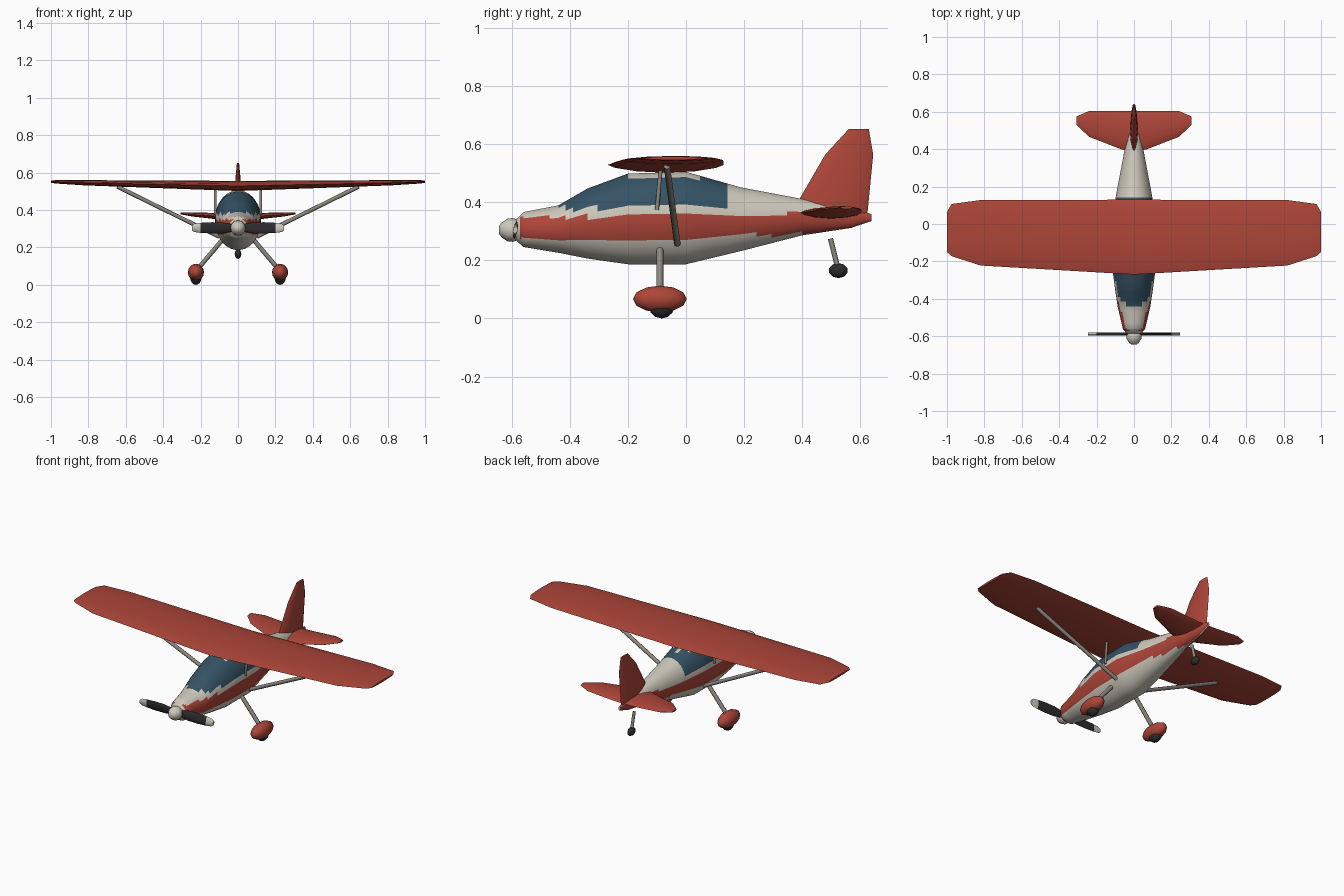
import bpy, bmesh, math
from mathutils import Vector

if "Cube" in bpy.data.objects:
    bpy.data.objects.remove(bpy.data.objects["Cube"])


def material(name, rgb):
    m = bpy.data.materials.new(name)
    m.diffuse_color = (*rgb, 1)
    m.use_nodes = True
    m.node_tree.nodes["Principled BSDF"].inputs["Base Color"].default_value = m.diffuse_color
    return m


RED = material("red", (0.42, 0.06, 0.04))
CREAM = material("cream", (0.62, 0.58, 0.50))
GLASS = material("glass", (0.035, 0.085, 0.13))
DARK = material("dark", (0.025, 0.025, 0.027))
STRUT = material("strut", (0.27, 0.25, 0.22))


def finish(name, bm, mats, angle=50):
    bmesh.ops.recalc_face_normals(bm, faces=bm.faces)
    me = bpy.data.meshes.new(name)
    bm.to_mesh(me)
    bm.free()
    for m in mats:
        me.materials.append(m)
    ob = bpy.data.objects.new(name, me)
    bpy.context.collection.objects.link(ob)
    bpy.ops.object.select_all(action='DESELECT')
    ob.select_set(True)
    bpy.context.view_layer.objects.active = ob
    bpy.ops.object.shade_smooth_by_angle(angle=math.radians(angle))
    return ob


def loft(name, rings, mats, pick=None):
    """Skin a list of equal-length rings, cap both ends."""
    bm = bmesh.new()
    vs = [[bm.verts.new(p) for p in r] for r in rings]
    n = len(rings[0])
    for a, b in zip(vs, vs[1:]):
        for i in range(n):
            j = (i + 1) % n
            bm.faces.new((a[i], a[j], b[j], b[i]))
    bm.faces.new(vs[0])
    bm.faces.new(vs[-1])
    if pick:
        for f in bm.faces:
            f.material_index = pick(f.calc_center_median())
    return finish(name, bm, mats)


def lens(lo, hi, half, n=12):
    """Thin aerofoil outline as (chord, thickness) pairs."""
    out = []
    for k in range(n):
        a = 2 * math.pi * k / n
        s = math.sin(a)
        out.append(((lo + hi) / 2 + (hi - lo) / 2 * math.cos(a),
                    half * math.copysign(abs(s) ** 1.4, s)))
    return out


def surface(name, half_stations):
    """Both halves of a wing from (x, front, back, z, half thickness)."""
    st = [(-x, *r) for x, *r in reversed(half_stations) if x > 0] + half_stations
    return loft(name, [[(x, y, z + t) for y, t in lens(lo, hi, h)]
                       for x, lo, hi, z, h in st], [RED])


def rod(name, a, b, r, mat):
    a, b = Vector(a), Vector(b)
    bm = bmesh.new()
    bmesh.ops.create_cone(bm, cap_ends=True, segments=8, radius1=r, radius2=r,
                          depth=(b - a).length)
    rot = (b - a).to_track_quat('Z', 'Y')
    for v in bm.verts:
        v.co = rot @ v.co + (a + b) / 2
    return finish(name, bm, [mat])


def blob(name, c, size, mat, u=12, v=8):
    bm = bmesh.new()
    bmesh.ops.create_uvsphere(bm, u_segments=u, v_segments=v, radius=1)
    for w in bm.verts:  # poles point sideways
        x, y, z = w.co
        w.co = Vector(c) + Vector((z * size[0], x * size[1], y * size[2]))
    return finish(name, bm, [mat], 70)


# Fuselage: (y, bottom, top, half width)
stations = [(-0.585, 0.268, 0.342, 0.04), (-0.56, 0.246, 0.367, 0.06),
            (-0.44, 0.226, 0.390, 0.088), (-0.34, 0.206, 0.448, 0.103),
            (-0.20, 0.186, 0.500, 0.122), (0.0, 0.186, 0.506, 0.124),
            (0.19, 0.232, 0.452, 0.09), (0.40, 0.286, 0.412, 0.05),
            (0.57, 0.312, 0.378, 0.02), (0.64, 0.336, 0.360, 0.006)]
rings = []
for i, s in enumerate(stations):
    nxt = stations[min(i + 1, len(stations) - 1)]
    for k in range(4 if i < len(stations) - 1 else 1):
        y, b, t, w = (p + (q - p) * k / 4 for p, q in zip(s, nxt))
        rings.append([(w * math.cos(a), y, (b + t) / 2 + (t - b) / 2 * math.sin(a))
                      for a in (2 * math.pi * (j + 0.5) / 32 for j in range(32))])


def paint(c):
    stripe = 0.313 + 0.03 * max(0, c.y + 0.1)
    if abs(c.z - stripe) < 0.036 and c.y > -0.57 and abs(c.x) > 0.004:
        return 1
    front, back = -0.43 + 0.2 * max(0, 0.40 - c.z), 0.13
    if front < c.y < back and c.z > 0.378 and (c.y < -0.2 or c.z < 0.485):
        return 2
    return 0


loft("fuselage", rings, [CREAM, RED, GLASS], paint)

# Wing, tailplane and fin
surface("main_wing", [(0, -0.27, 0.13, 0.529, 0.027), (0.82, -0.222, 0.128, 0.546, 0.014),
                      (0.975, -0.172, 0.107, 0.551, 0.009), (1.0, -0.15, 0.065, 0.552, 0.006)])
surface("tailplane", [(0, 0.385, 0.605, 0.363, 0.020), (0.07, 0.40, 0.605, 0.365, 0.019),
                      (0.24, 0.466, 0.604, 0.376, 0.011), (0.308, 0.53, 0.575, 0.382, 0.005)])
fin = [(0.36, 0.37, 0.625, 0.022), (0.41, 0.39, 0.63, 0.022),
       (0.565, 0.48, 0.645, 0.014), (0.652, 0.56, 0.63, 0.006)]
loft("tail_fin", [[(t, y, z) for y, t in lens(lo, hi, h)] for z, lo, hi, h in fin], [RED])

# Spinner and propeller
nose = [(-0.645, 0.012), (-0.636, 0.025), (-0.615, 0.039), (-0.597, 0.041), (-0.575, 0.034)]
loft("spinner", [[(r * math.cos(math.pi * k / 6), y, 0.305 + r * math.sin(math.pi * k / 6))
                  for k in range(12)] for y, r in nose], [CREAM])
blade = [(0.02, 0.018), (0.08, 0.029), (0.14, 0.030), (0.20, 0.027), (0.235, 0.022), (0.247, 0.012)]
for side, label in ((1, "right"), (-1, "left")):
    loft(label + "_propeller_blade",
         [[(side * x, -0.588 + t + side * (z - 0.305) * 0.15, z)
           for z, t in lens(0.305 - h, 0.305 + h, 0.008)] for x, h in blade],
         [DARK, CREAM], lambda c: int(abs(c.x) > 0.2))

    # Wing struts and main landing gear
    rod(label + "_wing_strut", (side * 0.10, -0.03, 0.257), (side * 0.645, -0.066, 0.525), 0.011, STRUT)
    rod(label + "_cabin_strut", (side * 0.122, -0.10, 0.375), (side * 0.122, -0.088, 0.51), 0.007, STRUT)
    rod(label + "_gear_leg", (side * 0.08, -0.09, 0.245), (side * 0.215, -0.09, 0.085), 0.012, STRUT)
    blob(label + "_wheel_fairing", (side * 0.225, -0.09, 0.067), (0.043, 0.093, 0.046), RED)
    blob(label + "_wheel", (side * 0.225, -0.084, 0.040), (0.030, 0.043, 0.040), DARK)

# Tail wheel
rod("tail_wheel_leg", (0, 0.498, 0.275), (0, 0.523, 0.175), 0.009, STRUT)
blob("tail_wheel", (0, 0.525, 0.165), (0.018, 0.033, 0.026), DARK, 10, 6)
